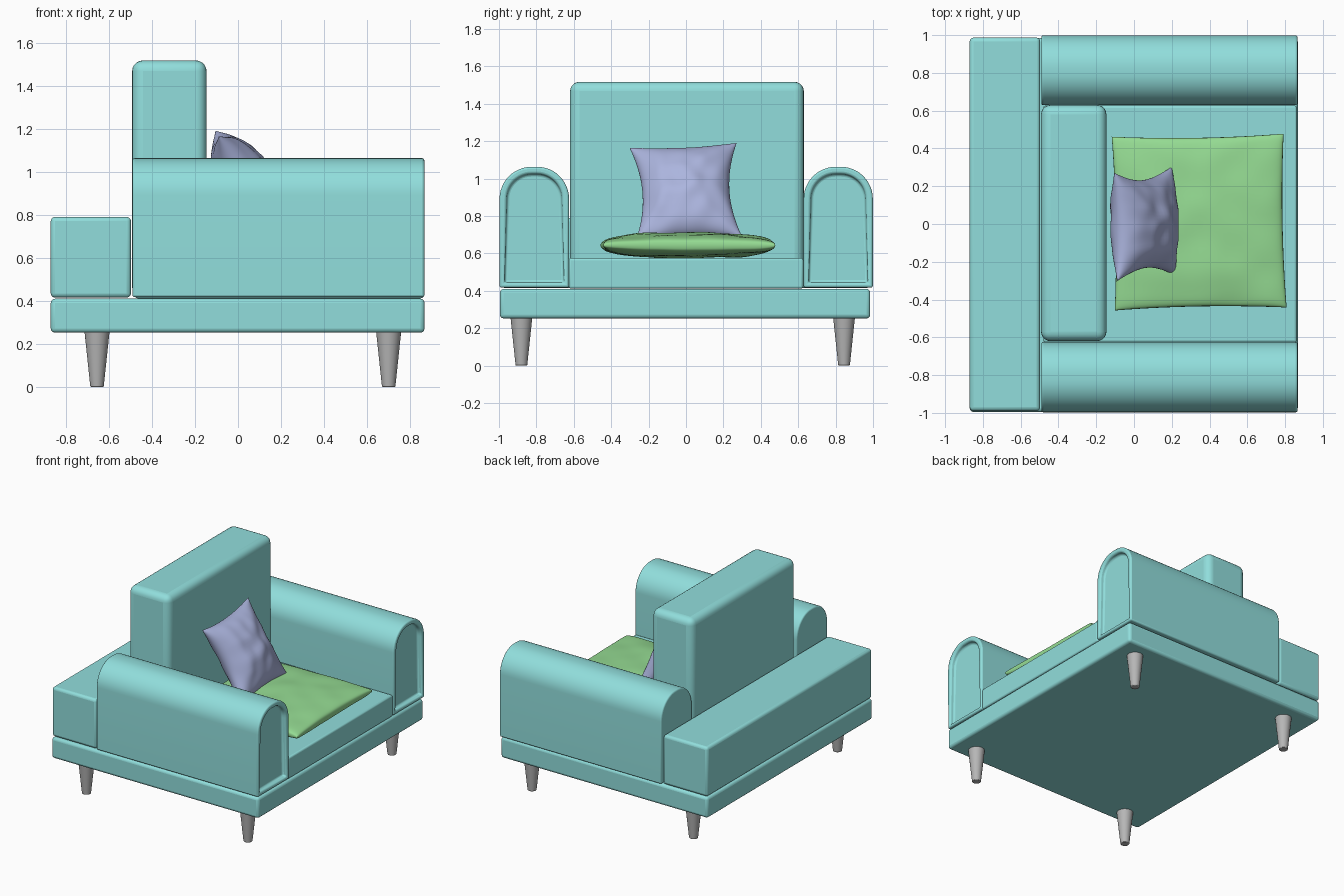
import bpy, bmesh, math
from mathutils import Vector, Matrix, noise

if "Cube" in bpy.data.objects:
    bpy.data.objects.remove(bpy.data.objects["Cube"])


def material(name, rgb):
    m = bpy.data.materials.new(name)
    m.diffuse_color = (*rgb, 1)
    m.use_nodes = True
    m.node_tree.nodes["Principled BSDF"].inputs["Base Color"].default_value = m.diffuse_color
    return m


TEAL = material("teal fabric", (0.283, 0.73, 0.716))
GREEN = material("green fabric", (0.30, 0.71, 0.29))
LILAC = material("lilac fabric", (0.41, 0.46, 0.73))
GREY = material("grey leg", (0.47, 0.47, 0.47))


def finish(bm, name, mat, bevel=0, segments=3, angle=40):
    bmesh.ops.recalc_face_normals(bm, faces=bm.faces)
    me = bpy.data.meshes.new(name)
    bm.to_mesh(me)
    bm.free()
    ob = bpy.data.objects.new(name, me)
    bpy.context.collection.objects.link(ob)
    me.materials.append(mat)
    if bevel:
        mod = ob.modifiers.new("bevel", "BEVEL")
        mod.width, mod.segments = bevel, segments
        mod.limit_method, mod.angle_limit = "ANGLE", math.radians(50)
        mod.use_clamp_overlap = False
    bpy.ops.object.select_all(action="DESELECT")
    bpy.context.view_layer.objects.active = ob
    ob.select_set(True)
    bpy.ops.object.shade_smooth_by_angle(angle=math.radians(angle))
    return ob


def box(name, lo, hi, bevel, segments=3):
    bm = bmesh.new()
    bmesh.ops.create_cube(bm, size=1)
    lo, hi = Vector(lo), Vector(hi)
    for v in bm.verts:
        v.co = [(lo[i] + hi[i]) / 2 + v.co[i] * (hi[i] - lo[i]) for i in range(3)]
    return finish(bm, name, TEAL, bevel, segments)


# base, rear shelf, seat and backrest
box("base", (-0.87, -0.995, 0.252), (0.867, 0.985, 0.41), 0.02)
box("rear_shelf", (-0.87, -0.99, 0.415), (-0.497, 0.987, 0.79), 0.02)
box("seat", (-0.48, -0.627, 0.412), (0.862, 0.627, 0.575), 0.012)
box("backrest", (-0.492, -0.62, 0.415), (-0.146, 0.63, 1.517), 0.05, 5)


# arms: arched profile with a recessed front panel
def arm(name, y, half):
    z0, z1, r, n = 0.417, 1.063, 0.172, 12
    pts = [(-half, z0), (half, z0)]
    for sign, start in ((1, 0), (-1, 90)):
        for i in range(n + 1):
            a = math.radians(start + 90 * i / n)
            pts.append((sign * (half - r) + r * math.cos(a), z1 - r + r * math.sin(a)))
    bm = bmesh.new()
    back = bm.faces.new([bm.verts.new((-0.491, y + p, z)) for p, z in pts])
    ext = bmesh.ops.extrude_face_region(bm, geom=[back], use_keep_orig=True)["geom"]
    for v in ext:
        if isinstance(v, bmesh.types.BMVert):
            v.co.x = 0.866
    front = next(f for f in ext if isinstance(f, bmesh.types.BMFace))
    bmesh.ops.recalc_face_normals(bm, faces=bm.faces)
    bmesh.ops.inset_region(bm, faces=[front], thickness=0.036)
    bmesh.ops.inset_region(bm, faces=[front], thickness=0.006, depth=-0.035)
    finish(bm, name, TEAL, 0.011)


arm("right_arm", -0.811, 0.186)
arm("left_arm", 0.814, 0.185)

# tapered legs
for x, xn in ((-0.655, "rear"), (0.70, "front")):
    for y, yn in ((-0.88, "right"), (0.845, "left")):
        bm = bmesh.new()
        bmesh.ops.create_cone(bm, cap_ends=True, segments=32, radius1=0.031, radius2=0.058,
                              depth=0.255, matrix=Matrix.Translation((x, y, 0.1275)))
        finish(bm, f"{xn}_{yn}_leg", GREY, 0.004, 2)


# soft pillows: two bulged sheets sharing a pinched rim
def pillow(name, mat, size, thick, power, pinch, wrinkle, matrix, n=40):
    bm = bmesh.new()
    for side in (1, -1):
        grid = []
        for i in range(n + 1):
            for j in range(n + 1):
                u = math.sin(math.pi / 2 * (2 * i / n - 1))
                v = math.sin(math.pi / 2 * (2 * j / n - 1))
                bulge = max(0, (1 - u * u) * (1 - v * v)) ** power
                x = u * size[0] * (1 - pinch[0] * (1 - v * v))
                y = v * size[1] * (1 - pinch[1] * (1 - u * u))
                lump = noise.noise(Vector((u * 2.5, v * 2.5, side * 3))) * wrinkle
                co = Vector((x, y, side * (thick + lump) * bulge))
                grid.append(bm.verts.new(matrix @ co))
        for i in range(n):
            for j in range(n):
                a = i * (n + 1) + j
                q = [grid[a], grid[a + 1], grid[a + n + 2], grid[a + n + 1]]
                bm.faces.new(q if side < 0 else q[::-1])
    bmesh.ops.remove_doubles(bm, verts=bm.verts, dist=0.0003)
    finish(bm, name, mat, angle=60)


pillow("seat_cushion", GREEN, (0.455, 0.46), 0.066, 0.27, (0.03, 0.03), 0.012,
       Matrix.Translation((0.345, 0.01, 0.643)) @ Matrix.Rotation(math.radians(1), 4, "Z"))
pillow("back_cushion", LILAC, (0.295, 0.287), 0.135, 0.5, (0.09, 0.19), 0.02,
       Matrix.Translation((0.055, 0, 0.925)) @ Matrix.Rotation(math.radians(59), 4, "Y")
       @ Matrix.Rotation(math.radians(3), 4, "Z"))
